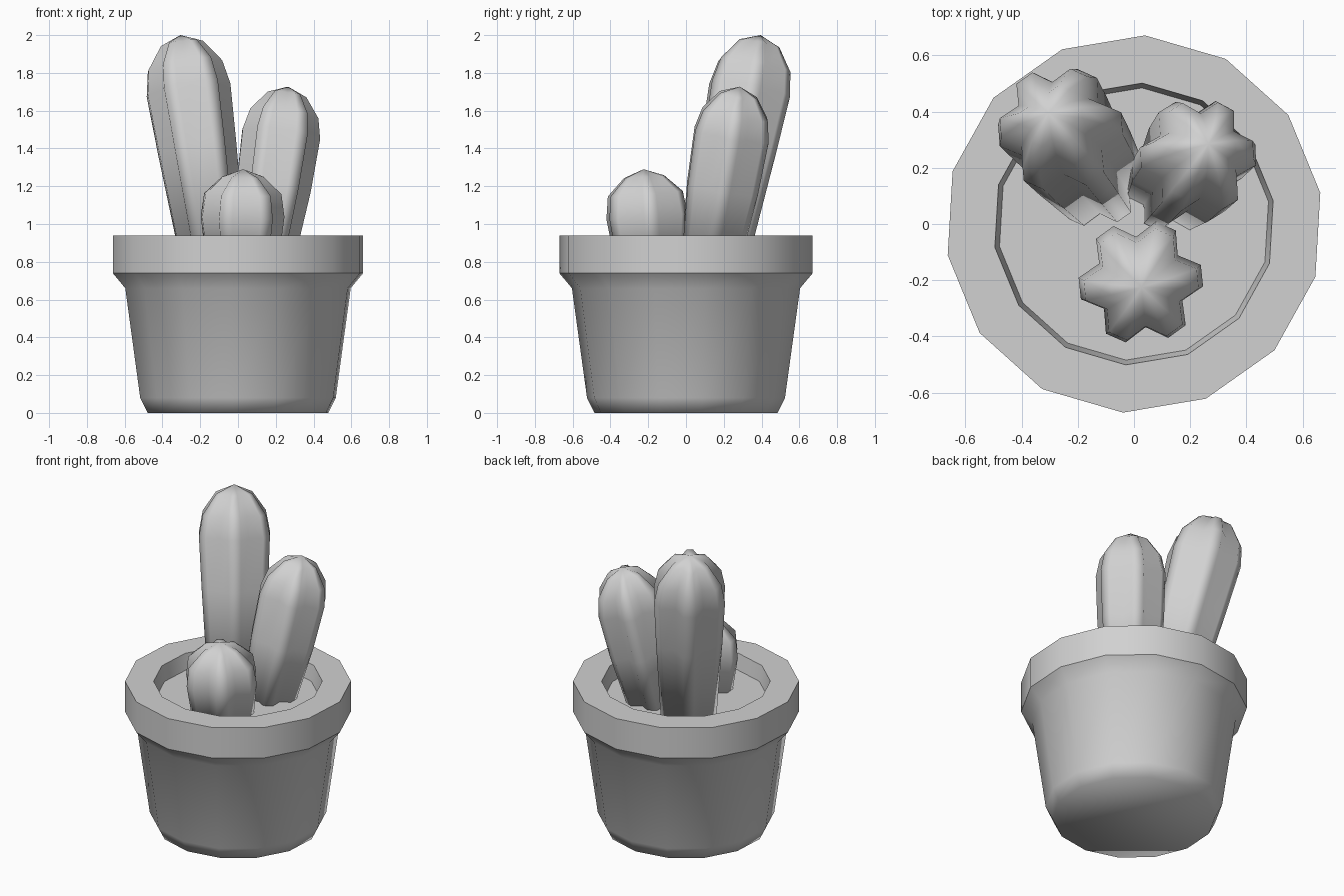
import bpy, bmesh
from math import sin, cos, pi, radians
from mathutils import Vector

cube = bpy.data.objects.get("Cube")
if cube:
    bpy.data.objects.remove(cube, do_unlink=True)

# Single plain clay colour
clay = bpy.data.materials.new("plain_grey")
clay.use_nodes = True
GREY = (0.64, 0.64, 0.64, 1)
clay.diffuse_color = GREY
clay.node_tree.nodes["Principled BSDF"].inputs["Base Color"].default_value = GREY


def bridge(bm, low, high):
    n = len(low)
    for i in range(n):
        j = (i + 1) % n
        bm.faces.new((low[i], low[j], high[j], high[i]))


def finish(name, bm, sharp_above=None):
    """Smooth the faces, keeping hard corners above a given height."""
    bm.normal_update()
    for f in bm.faces:
        f.smooth = True
    if sharp_above is not None:
        for e in bm.edges:
            high = min(v.co.z for v in e.verts) > sharp_above
            if high and len(e.link_faces) == 2 and e.calc_face_angle() > radians(38):
                e.smooth = False
    mesh = bpy.data.meshes.new(name)
    bm.to_mesh(mesh)
    bm.free()
    mesh.materials.append(clay)
    obj = bpy.data.objects.new(name, mesh)
    bpy.context.collection.objects.link(obj)


# Pot: fourteen-sided profile running from the base, over the rim, to the soil
SIDES = 14
PHASE = radians(9.5)
profile = [(0.485, 0), (0.525, 0.08), (0.605, 0.66), (0.672, 0.74),
           (0.672, 0.94), (0.502, 0.94), (0.485, 0.84)]
bm = bmesh.new()
rings = [[bm.verts.new((r * cos(PHASE + 2 * pi * i / SIDES),
                        r * sin(PHASE + 2 * pi * i / SIDES), z))
          for i in range(SIDES)] for r, z in profile]
for low, high in zip(rings, rings[1:]):
    bridge(bm, low, high)
bm.faces.new(rings[0][::-1])
bm.faces.new(rings[-1])
finish("pot", bm, sharp_above=0.7)


def cactus(name, base, tip, profile, phase):
    """Six ribs with blunt crests, swept along a leaning axis.
    Profile rows: distance below the tip, crest radius."""
    base, tip = Vector(base), Vector(tip)
    axis = (tip - base).normalized()
    turn = Vector((0, 0, 1)).rotation_difference(axis)
    bm = bmesh.new()
    rings = []
    for drop, radius in profile:
        ring = []
        for rib in range(6):
            for angle, scale in ((-10, 1), (10, 1), (30, 0.73)):
                a = radians(phase + 60 * rib + angle)
                offset = Vector((cos(a), sin(a), 0)) * radius * scale
                ring.append(bm.verts.new(tip - axis * drop + turn @ offset))
        rings.append(ring)
    for low, high in zip(rings, rings[1:]):
        bridge(bm, low, high)
    bm.faces.new(rings[0][::-1])
    top = bm.verts.new(tip)
    last = rings[-1]
    for i, v in enumerate(last):
        bm.faces.new((v, last[(i + 1) % len(last)], top))
    finish(name, bm)


# Three cacti standing in the soil
cactus("tall_cactus", (-0.13, 0.16, 0.82), (-0.305, 0.395, 2.0),
       [(1.21, 0.175), (0.62, 0.21), (0.3, 0.225), (0.17, 0.2), (0.05, 0.115)], 5)
cactus("medium_cactus", (0.135, 0.13, 0.82), (0.265, 0.285, 1.727),
       [(0.93, 0.165), (0.55, 0.2), (0.26, 0.21), (0.15, 0.185), (0.045, 0.105)], 2)
cactus("small_cactus", (0.022, -0.19, 0.82), (0.027, -0.225, 1.29),
       [(0.47, 0.195), (0.25, 0.222), (0.13, 0.205), (0.04, 0.11)], 6)
